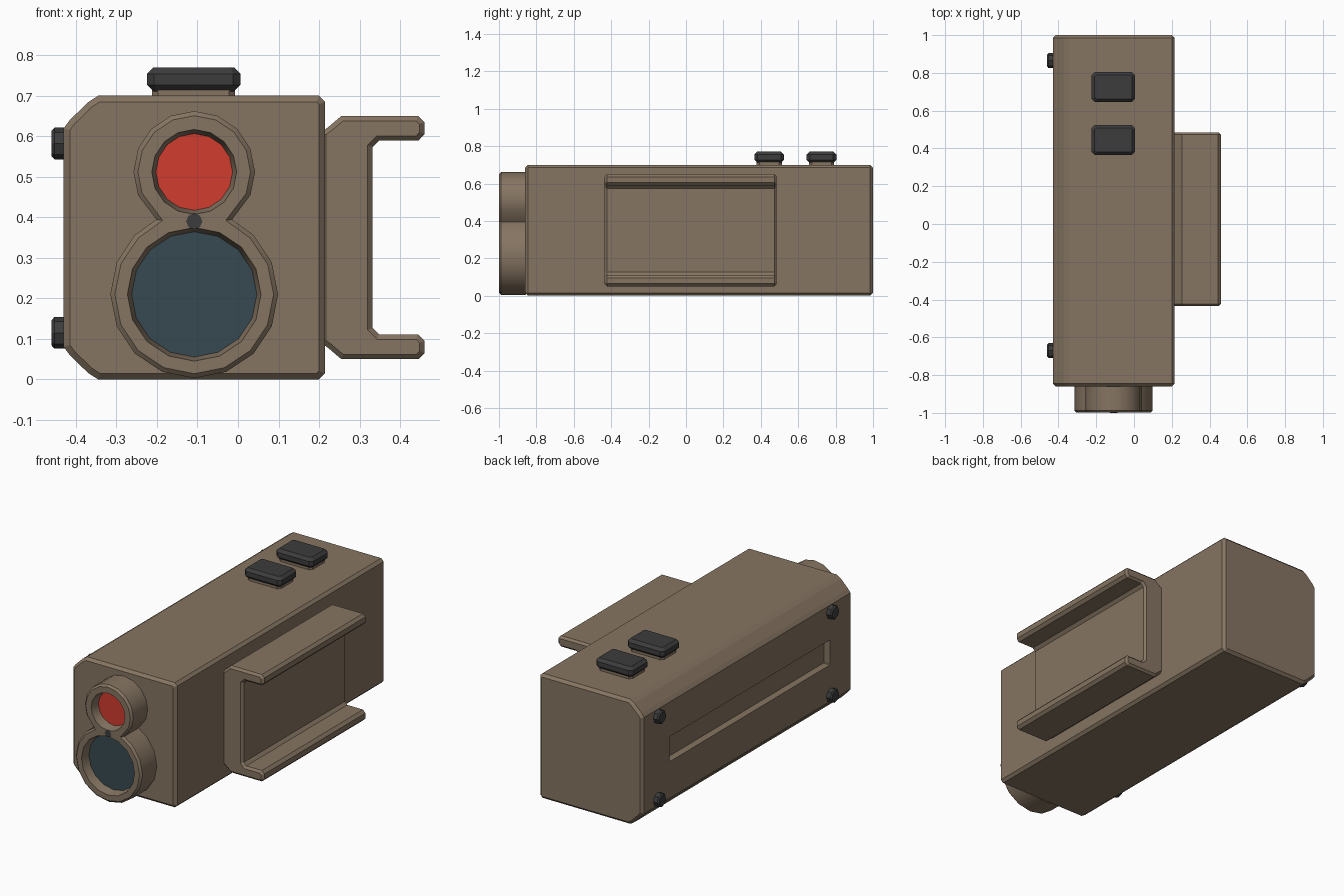
import bpy, bmesh, math
from mathutils import Vector

if "Cube" in bpy.data.objects:
    bpy.data.objects.remove(bpy.data.objects["Cube"])


def material(name, rgb):
    m = bpy.data.materials.new(name)
    m.diffuse_color = (*rgb, 1)
    m.use_nodes = True
    m.node_tree.nodes["Principled BSDF"].inputs["Base Color"].default_value = m.diffuse_color
    return m


BROWN = material("tan_brown", (0.238, 0.178, 0.122))
DARK = material("dark_grey", (0.046, 0.046, 0.047))
RED = material("red_glass", (0.64, 0.045, 0.028))
GLASS = material("blue_grey_glass", (0.037, 0.068, 0.082))

# Maps profile coordinates (a, b) and extrusion t to x, y, z
AXES = {
    "x": lambda a, b, t: (t, a, b),
    "y": lambda a, b, t: (a, t, b),
    "z": lambda a, b, t: (a, b, t),
}


def circle(cx, cz, r, n=16):
    return [(cx + r * math.cos(2 * math.pi * i / n), cz + r * math.sin(2 * math.pi * i / n))
            for i in range(n)]


def rect(a0, a1, b0, b1, c):
    return [(a0 + c, b0), (a1 - c, b0), (a1, b0 + c), (a1, b1 - c),
            (a1 - c, b1), (a0 + c, b1), (a0, b1 - c), (a0, b0 + c)]


def prism(name, pts, axis, t0, t1, mat, bevel=0, taper=1):
    """Extrude a profile along an axis, with chamfered ends."""
    f = AXES[axis]
    ca = sum(p[0] for p in pts) / len(pts)
    cb = sum(p[1] for p in pts) / len(pts)
    bm = bmesh.new()
    lo = [bm.verts.new(f(a, b, t0)) for a, b in pts]
    hi = [bm.verts.new(f(ca + (a - ca) * taper, cb + (b - cb) * taper, t1)) for a, b in pts]
    caps = [bm.faces.new(lo), bm.faces.new(hi)]
    for i in range(len(pts)):
        j = (i + 1) % len(pts)
        bm.faces.new((lo[i], lo[j], hi[j], hi[i]))
    bmesh.ops.recalc_face_normals(bm, faces=bm.faces)
    if bevel:
        edges = [e for c in caps for e in c.edges]
        bmesh.ops.bevel(bm, geom=edges, offset=bevel, segments=1, affect="EDGES")
    me = bpy.data.meshes.new(name)
    bm.to_mesh(me)
    bm.free()
    me.materials.append(mat)
    ob = bpy.data.objects.new(name, me)
    bpy.context.collection.objects.link(ob)
    return ob


def cut(ob, cutter):
    mod = ob.modifiers.new("cut", "BOOLEAN")
    mod.operation, mod.object, mod.solver = "DIFFERENCE", cutter, "EXACT"
    dg = bpy.context.evaluated_depsgraph_get()
    me = bpy.data.meshes.new_from_object(ob.evaluated_get(dg))
    ob.modifiers.clear()
    ob.data = me
    bpy.data.objects.remove(cutter)


# Main housing: large chamfers on the left, small ones on the right
half = [(0.20, 0), (0.215, 0.015)]
left = [(-0.43, 0.08), (-0.415, 0.06), (-0.37, 0.016), (-0.345, 0)]
body_pts = half + [(x, 0.7 - z) for x, z in reversed(half)]
body_pts += [(x, 0.7 - z) for x, z in reversed(left)] + left
body = prism("housing", body_pts, "y", -0.86, 1.0, BROWN, 0.015)

# Long slot in the left side
cut(body, prism("slot_cutter", rect(-0.665, 0.76, 0.285, 0.425, 0.004), "x", -0.46, -0.39, BROWN))

# Lens surround: outline is the union of two circles
CX = -0.108
ZU, RU, ZL, RL = 0.512, 0.150, 0.21, 0.207
d = ZU - ZL
h = (d * d + RL * RL - RU * RU) / (2 * d)
w = math.sqrt(RL * RL - h * h)
zi = ZL + h
upper = [p for p in circle(CX, ZU, RU) if p[1] > zi + 0.015]
lower = [p for p in circle(CX, ZL, RL) if p[1] < zi - 0.015]
outline = upper + lower + [(CX - w, zi), (CX + w, zi)]
# order: right notch, over the top, left notch, round the bottom
upper.sort(key=lambda p: math.atan2(p[1] - ZU, p[0] - CX) % (2 * math.pi)
           if p[1] >= ZU - 1e-6 or p[0] < CX else math.atan2(p[1] - ZU, p[0] - CX))
lower.sort(key=lambda p: (math.atan2(p[1] - ZL, p[0] - CX) - math.pi / 2) % (2 * math.pi))
outline = [(CX + w, zi)] + upper + [(CX - w, zi)] + lower
surround = prism("lens_surround", outline, "y", -0.999, -0.85, BROWN, 0.011)

# Tapered lens holes with glass at the bottom
for name, z, r, mat in (("upper_lens", ZU, 0.093, RED), ("lower_lens", ZL, 0.153, GLASS)):
    big = r + 0.016
    cut(surround, prism(name + "_cutter", circle(CX, z, big), "y", -1.02, -0.94, BROWN, 0, r / big))
    prism(name, circle(CX, z, r + 0.003), "y", -0.948, -0.935, mat)

# Small dark sensor between the lenses
prism("sensor", circle(CX, 0.39, 0.02, 8), "y", -1.0, -0.98, DARK)

# Mounting clip on the right side, C-shaped
clip = [(0.205, 0.09), (0.222, 0.078), (0.255, 0.05), (0.445, 0.05), (0.46, 0.065),
        (0.46, 0.095), (0.445, 0.111), (0.348, 0.111), (0.332, 0.127)]
clip += [(x, 0.7 - z) for x, z in reversed(clip)]
prism("mounting_clip", clip, "y", -0.435, 0.485, BROWN, 0.012)

# Two push buttons on raised bases
for i, y in enumerate((0.445, 0.725)):
    prism(f"button_base_{i + 1}", rect(-0.212, -0.007, y - 0.067, y + 0.067, 0.015), "z", 0.69, 0.715, BROWN)
    prism(f"button_{i + 1}", rect(-0.225, 0.006, y - 0.08, y + 0.08, 0.018), "z", 0.711, 0.77, DARK, 0.016)

# Four screws on the left side
for y in (-0.67, 0.865):
    for z in (0.115, 0.582):
        prism("screw", circle(y, z, 0.039, 8), "x", -0.46, -0.42, DARK, 0.007)

# Smooth the round lens surround only
bpy.ops.object.select_all(action="DESELECT")
surround.select_set(True)
bpy.context.view_layer.objects.active = surround
bpy.ops.object.shade_smooth_by_angle(angle=math.radians(30))
